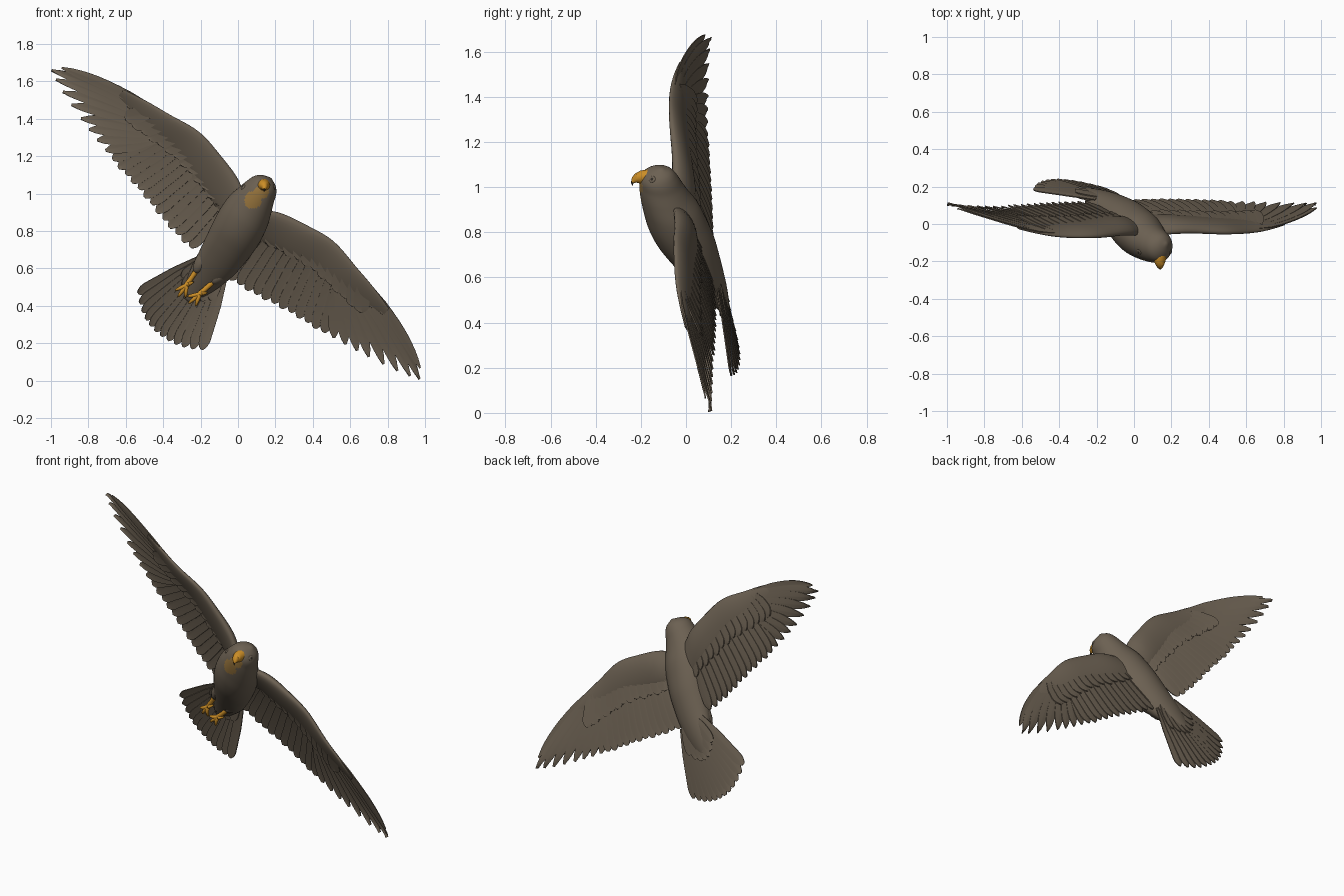
import bpy, bmesh, math
from mathutils import Vector, Matrix
from mathutils.bvhtree import BVHTree

if "Cube" in bpy.data.objects:
    bpy.data.objects.remove(bpy.data.objects["Cube"])


def material(name, rgb):
    m = bpy.data.materials.new(name)
    m.diffuse_color = (*rgb, 1)
    m.use_nodes = True
    m.node_tree.nodes["Principled BSDF"].inputs["Base Color"].default_value = m.diffuse_color
    return m


BROWN = material("brown plumage", (0.15, 0.119, 0.085))
ORANGE = material("orange", (0.6, 0.27, 0.02))
OCHRE = material("ochre throat", (0.3, 0.17, 0.045))
DARK = material("dark eye", (0.028, 0.023, 0.018))


def world(u, v, w):
    """Banked flight frame (u across, v toward head, w toward back) to world."""
    w += 0.025 * u * (1 - min(1, (u / 1.29) ** 2))
    if u > 0:
        v -= 0.045 * (u / 1.28) ** 3  # the lower wing is swept a little more
    return Vector((0.777 * u + 0.629 * v, w, 0.85 - 0.629 * u + 0.777 * v))


def curve(keys, x):
    """Smooth interpolation through (x, y...) keys."""
    x = min(max(x, keys[0][0]), keys[-1][0])
    i = max(k for k in range(len(keys) - 1) if keys[k][0] <= x)
    a, b = keys[i], keys[i + 1]
    p, q = keys[max(i - 1, 0)], keys[min(i + 2, len(keys) - 1)]
    h = b[0] - a[0]
    t = (x - a[0]) / h
    out = []
    for c in range(1, len(a)):
        ma = (b[c] - p[c]) / (b[0] - p[0]) * h
        mb = (q[c] - a[c]) / (q[0] - a[0]) * h
        out.append((2*t**3 - 3*t*t + 1) * a[c] + (t**3 - 2*t*t + t) * ma
                   + (3*t*t - 2*t**3) * b[c] + (t**3 - t*t) * mb)
    return out if len(out) > 1 else out[0]


def finish(bm, name, mats=(BROWN,), thick=0, angle=40):
    me = bpy.data.meshes.new(name)
    if not thick:
        bmesh.ops.recalc_face_normals(bm, faces=bm.faces)
    bm.to_mesh(me)
    bm.free()
    ob = bpy.data.objects.new(name, me)
    bpy.context.collection.objects.link(ob)
    for m in mats:
        me.materials.append(m)
    bpy.ops.object.select_all(action='DESELECT')
    ob.select_set(True)
    bpy.context.view_layer.objects.active = ob
    if thick:
        mod = ob.modifiers.new("thickness", 'SOLIDIFY')
        mod.thickness, mod.offset = thick, 0
        bpy.ops.object.modifier_apply(modifier=mod.name)
    bpy.ops.object.shade_smooth_by_angle(angle=math.radians(angle))
    return ob


def loft(bm, rings):
    rows = [[bm.verts.new(p) for p in r] for r in rings]
    n = len(rows[0])
    for a, b in zip(rows, rows[1:]):
        for j in range(n):
            bm.faces.new((a[j], a[(j + 1) % n], b[(j + 1) % n], b[j]))
    bm.faces.new(rows[0])
    bm.faces.new(rows[-1])


def tube(bm, pts, radii, n=10):
    """Round tube along a short path."""
    pts = [Vector(p) for p in pts]
    rings = []
    for i, p in enumerate(pts):
        d = (pts[min(i + 1, len(pts) - 1)] - pts[max(i - 1, 0)]).normalized()
        a = d.cross(Vector((0.31, 0.83, 0.2))).normalized()
        b = d.cross(a)
        rings.append([p + radii[i] * (a * math.cos(k * math.tau / n) + b * math.sin(k * math.tau / n))
                      for k in range(n)])
    loft(bm, rings)


def feather(bm, root, tip, width, surf, off=0, bow=0, sharp=2.5, taper=0.6, sign=1):
    """Cambered blade with a raised shaft, draped on a surface function."""
    r, t = Vector(root), Vector(tip)
    d = (t - r).normalized()
    side = Vector((-d.y, d.x))
    rows, n = [], 11
    for k in range(n + 1):
        a = 1 - (1 - k / n) ** 1.5
        h = width / 2 * (0.6 + 0.4 * min(1, a * 2.5))
        if a > taper:
            h *= max(0.06, 1 - ((a - taper) / (1 - taper)) ** sharp) ** 0.6
        c = r.lerp(t, a) + side * bow * 4 * a * (1 - a)
        row = []
        for j in (-1, -0.1, 0.1, 1):
            p = c + side * h * j
            w = surf(p.x, p.y) + off + 0.004 * j + (0.002 if abs(j) < 1 else 0)
            row.append(bm.verts.new(world(sign * p.x, p.y, w)))
        rows.append(row)
    for a, b in zip(rows, rows[1:]):
        for j in range(3):
            q = (a[j], a[j + 1], b[j + 1], b[j])
            bm.faces.new(q if sign > 0 else q[::-1])


# Body and head: elliptical sections (v, centre u, centre w, half width, half depth)
BODY = [(-0.5, 0.05, 0.185, 0.02, 0.008), (-0.43, 0.05, 0.16, 0.06, 0.03),
        (-0.34, 0.05, 0.122, 0.092, 0.058), (-0.25, 0.05, 0.078, 0.112, 0.086),
        (-0.16, 0.042, 0.033, 0.126, 0.112), (-0.08, 0.032, -0.005, 0.135, 0.13),
        (0, 0.02, -0.038, 0.138, 0.133), (0.08, 0.008, -0.066, 0.13, 0.125),
        (0.15, -0.001, -0.095, 0.109, 0.108), (0.2, -0.008, -0.111, 0.092, 0.095),
        (0.245, -0.01, -0.119, 0.075, 0.079), (0.275, -0.01, -0.115, 0.046, 0.05),
        (0.292, -0.01, -0.108, 0.006, 0.006)]
rings, N = [], 72
for i in range(91):
    v = 0.292 - 0.792 * (i / 90) ** 1.25
    cu, cw, hw, hd = curve(BODY, v)
    rings.append([world(cu + hw * math.cos(k * math.tau / N), v, cw + hd * math.sin(k * math.tau / N))
                  for k in range(N)])
bm = bmesh.new()
loft(bm, rings)
bmesh.ops.recalc_face_normals(bm, faces=bm.faces)
for f in bm.faces:
    c = f.calc_center_median()
    patches = ((0.08, 0.965, 0.046, 0.046), (0.125, 1.005, 0.04, 0.035))
    if c.y < -0.1 and any(((c.x - x) / a) ** 2 + ((c.z - z) / b) ** 2 < 1 for x, z, a, b in patches):
        f.material_index = 1
tree = BVHTree.FromBMesh(bm)
finish(bm, "body", (BROWN, OCHRE), angle=60)

# Short hooked beak with a broad cere
bm = bmesh.new()
tube(bm, [(0.137, -0.17, 1.043), (0.138, -0.199, 1.043), (0.139, -0.216, 1.04), (0.14, -0.23, 1.032),
          (0.14, -0.237, 1.022)], [0.036, 0.031, 0.024, 0.015, 0.007], 16)
finish(bm, "beak", (ORANGE,))
bm = bmesh.new()
tube(bm, [(0.14, -0.236, 1.023), (0.14, -0.238, 1.016), (0.14, -0.237, 1.008)], [0.007, 0.005, 0.001], 10)
finish(bm, "beak_tip", (DARK,))

# Eyes, seated on the head surface, with brown lids
for side, name in ((-1, "left"), (1, "right")):
    hit, nor, _, _ = tree.ray_cast(Vector((0.125 + side * 0.3, -0.15, 1.035)), Vector((-side, 0, 0)))
    rot = nor.to_track_quat('Z', 'Y').to_matrix().to_4x4()
    for part, r, flat, mat in (("eye", 0.0095, 0.6, DARK), ("eyelid", 0.015, 0.3, BROWN)):
        bm = bmesh.new()
        bmesh.ops.create_uvsphere(bm, u_segments=16, v_segments=10, radius=r, matrix=Matrix.Translation(hit)
                                  @ rot @ Matrix.Diagonal((1, 1, flat, 1)))
        finish(bm, f"{name}_{part}", (mat,))

# Wing planform: leading edge, trailing edge and their depths along the span
LEAD = [(0, 0.12), (0.08, 0.145), (0.15, 0.18), (0.28, 0.213), (0.46, 0.242), (0.65, 0.214),
        (0.82, 0.186), (1.05, 0.126), (1.25, 0.048), (1.29, 0.02)]
TRAIL = [(0, -0.27), (0.15, -0.265), (0.3, -0.245), (0.43, -0.217), (0.556, -0.192), (0.71, -0.168),
         (0.88, -0.13), (0.98, -0.106), (1.07, -0.077), (1.15, -0.055), (1.22, -0.026), (1.285, 0)]
LEAD_W = [(0, -0.05), (0.2, -0.04), (0.45, -0.055), (0.7, -0.05), (0.9, -0.02), (1.1, 0.03), (1.29, 0.09)]
TRAIL_W = [(0, 0.12), (0.4, 0.12), (0.8, 0.108), (1.29, 0.1)]


def wing_surf(s, v):
    a, b = curve(LEAD, s), curve(TRAIL, s)
    t = min(max((a - v) / (a - b), 0), 1)
    wl, wt = curve(LEAD_W, s), curve(TRAIL_W, s)
    return wl + (wt - wl) * t + 0.05 * t * (1 - t)


def at_chord(s, t):
    return (s, curve(LEAD, s) * (1 - t) + curve(TRAIL, s) * t)


PRIMARY_TIPS = [(1.25, 0.046), (1.285, 0.002), (1.235, -0.022), (1.165, -0.05), (1.085, -0.075),
                (1.0, -0.1), (0.93, -0.118), (0.86, -0.135), (0.79, -0.15)]
ARM = [(0, 0.45, 0.07), (0.15, 0.43, 0.08), (0.3, 0.41, 0.07), (0.45, 0.39, 0.058),
       (0.65, 0.36, 0.045), (0.78, 0.3, 0.03), (0.92, 0.16, 0.012)]

for sign, side in ((-1, "left"), (1, "right")):
    # Fleshy arm with an airfoil section
    rings = []
    for i in range(29):
        s = 0.92 * i / 28
        tc, th = curve(ARM, s)
        ring = []
        for k in range(24):
            a = k * math.tau / 24
            t = (1 - math.cos(a)) / 2
            p = at_chord(s, t * tc)
            ring.append(world(sign * s, p[1], wing_surf(*p) + th / 2 * math.sin(a) * (1.15 - 0.6 * t)))
        rings.append(ring)
    bm = bmesh.new()
    loft(bm, rings)
    finish(bm, side + "_wing_arm", angle=60)

    # Primaries fan out from the wrist, secondaries hang off the forearm
    bm = bmesh.new()
    for i, tip in enumerate(PRIMARY_TIPS):
        k = i / (len(PRIMARY_TIPS) - 1)
        feather(bm, (0.64 - 0.02 * k, 0.185 - 0.12 * k), tip, 0.054 + 0.016 * k, wing_surf,
                off=0.006 * (0.5 - k), bow=0.022 * (1 - k), taper=0.62, sharp=2, sign=sign)
    for i in range(13):
        k = i / 12
        s = 0.73 - 0.62 * k
        feather(bm, at_chord(0.6 - 0.5 * k, 0.25), (s, curve(TRAIL, s) - 0.006 * (i % 2)), 0.078, wing_surf,
                taper=0.75, bow=0.008, sign=sign)
    finish(bm, side + "_flight_feathers", thick=0.006)

    # Shingled coverts above and below
    bm = bmesh.new()
    for reach, off in ((0.5, 0.01), (0.41, -0.009)):
        for i in range(14):
            k = i / 13
            s = 0.82 - 0.72 * k
            feather(bm, at_chord(s - 0.09 * (1 - k), 0.12), at_chord(s, reach + 0.02 * (i % 2)), 0.085, wing_surf,
                    off=off, taper=0.7, sign=sign)
    finish(bm, side + "_coverts", thick=0.006)


# Fanned tail with coverts above and below
def tail_surf(u, v):
    return 0.142 + (-v - 0.3) * 0.2 - 0.35 * (u - 0.04) ** 2


bm = bmesh.new()
for i in range(12):
    k = i / 11 * 2 - 1
    tip = (0.045 + (0.235 if k > 0 else 0.22) * k, -0.735 + (0.08 if k > 0 else 0.1) * abs(k) ** 2.2)
    feather(bm, (0.05 + 0.08 * k, -0.28), tip, 0.062, tail_surf, off=0.006 * (1 - abs(k)), taper=0.82)
for off, length in ((0.013, 0.17), (-0.011, 0.15)):
    for i in range(7):
        k = i / 6 * 2 - 1
        feather(bm, (0.05 + 0.05 * k, -0.27), (0.05 + 0.1 * k, -0.33 - length * (1 - 0.4 * k * k)), 0.06,
                tail_surf, off=off, taper=0.6)
finish(bm, "tail", thick=0.006)

# Tucked legs: feathered thighs, orange shanks, toes and claws
for name, a, b in (("left", (-0.215, 0.085, 0.6), (-0.275, 0.095, 0.51)),
                   ("right", (-0.12, 0.085, 0.54), (-0.205, 0.095, 0.462))):
    a, b = Vector(a), Vector(b)
    d = (b - a).normalized()
    across = Vector((-d.z, 0, d.x))
    bm = bmesh.new()
    tube(bm, [a - d * 0.12, a - d * 0.06, a - d * 0.02, a + d * 0.01, a + d * 0.03],
         [0.03, 0.042, 0.036, 0.025, 0.01], 16)
    finish(bm, name + "_thigh", angle=60)
    bm = bmesh.new()
    tube(bm, [a, a.lerp(b, 0.6), b], [0.015, 0.013, 0.016])
    for spread, length in ((-0.55, 0.055), (-0.05, 0.066), (0.5, 0.056), (2.6, 0.03)):
        e = d * math.cos(spread) + across * math.sin(spread)
        tip = b + e * length + Vector((0, -0.004, 0))
        tube(bm, [b, b + e * length * 0.5 + Vector((0, -0.012, 0)), tip, tip + e * 0.009 + Vector((0, 0.005, 0)),
                  tip + e * 0.013 + Vector((0, 0.012, 0))], [0.012, 0.011, 0.008, 0.004, 0.001])
    finish(bm, name + "_foot", (ORANGE,))
